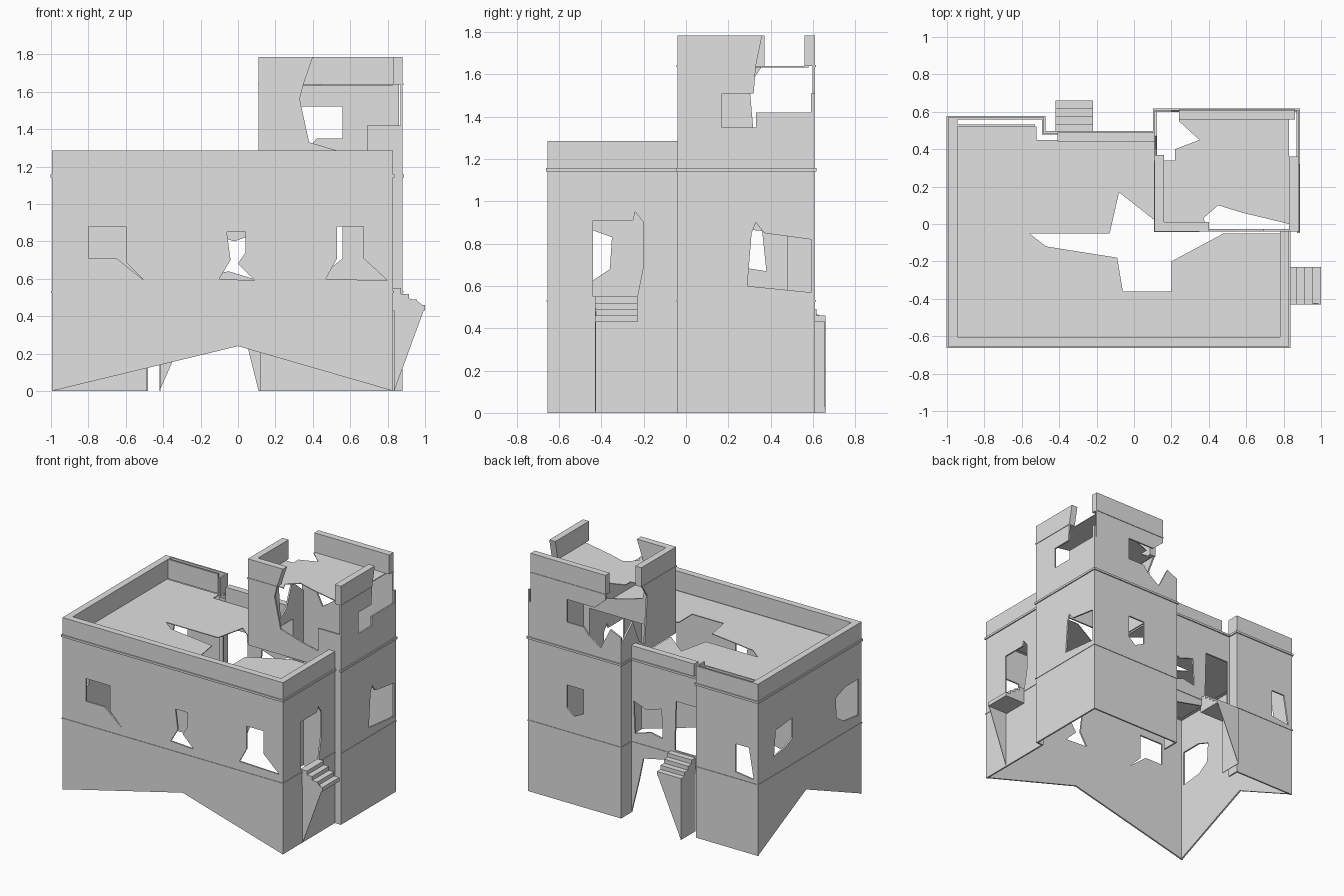
import bpy, bmesh
from mathutils import Matrix

cube = bpy.data.objects.get("Cube")
if cube:
    bpy.data.objects.remove(cube)

stone = bpy.data.materials.new("grey stone")
stone.use_nodes = True
GREY = (0.75, 0.75, 0.75, 1)
stone.diffuse_color = GREY
stone.node_tree.nodes["Principled BSDF"].inputs["Base Color"].default_value = GREY

T = 0.05   # parapet thickness
S = 0.012  # wall sheet thickness
# local (u, v, depth) to world, for each facing
FACING = {
    "front": Matrix(((1, 0, 0, 0), (0, 0, 1, 0), (0, 1, 0, 0), (0, 0, 0, 1))),
    "side": Matrix(((0, 0, 1, 0), (1, 0, 0, 0), (0, 1, 0, 0), (0, 0, 0, 1))),
    "flat": Matrix.Identity(4),
}


def finish(name, bm):
    bmesh.ops.recalc_face_normals(bm, faces=bm.faces)
    mesh = bpy.data.meshes.new(name)
    bm.to_mesh(mesh)
    bm.free()
    mesh.materials.append(stone)
    obj = bpy.data.objects.new(name, mesh)
    bpy.context.collection.objects.link(obj)
    return obj


def slab(name, facing, near, far, outline, *holes):
    """Plate with a broken outline and holes, between two depths."""
    curve = bpy.data.curves.new(name, "CURVE")
    curve.dimensions = "2D"
    curve.fill_mode = "BOTH"
    curve.extrude = (far - near) / 2
    for loop in (outline, *holes):
        spline = curve.splines.new("POLY")
        spline.points.add(len(loop) - 1)
        for point, (u, v) in zip(spline.points, loop):
            point.co = (u, v, 0, 1)
        spline.use_cyclic_u = True
    temp = bpy.data.objects.new(name + " curve", curve)
    bpy.context.collection.objects.link(temp)
    bpy.context.view_layer.update()
    mesh = bpy.data.meshes.new_from_object(
        temp.evaluated_get(bpy.context.evaluated_depsgraph_get()))
    bpy.data.objects.remove(temp)
    bm = bmesh.new()
    bm.from_mesh(mesh)
    bpy.data.meshes.remove(mesh)
    for face in bm.faces:
        face.smooth = False
    bmesh.ops.remove_doubles(bm, verts=bm.verts, dist=0.0001)
    bmesh.ops.transform(
        bm, verts=bm.verts,
        matrix=FACING[facing] @ Matrix.Translation((0, 0, (near + far) / 2)))
    return finish(name, bm)


def hull(name, points):
    bm = bmesh.new()
    for p in points:
        bm.verts.new(p)
    bmesh.ops.convex_hull(bm, input=bm.verts)
    return finish(name, bm)


def box(name, x0, x1, y0, y1, z0, z1):
    return hull(name, [(x, y, z) for x in (x0, x1) for y in (y0, y1) for z in (z0, z1)])


L, R, F, B = -0.995, 0.83, -0.655, 0.57   # main block
TL, TR, TF, TB = 0.11, 0.88, -0.04, 0.61  # tower
WING, REC = -0.48, 0.49                   # back wing edge, recessed wall
EAVE, TOP = 1.14, 1.285                   # main wall head, parapet top
HEAD, HIGH = 1.64, 1.785                  # tower wall head, parapet top

# Main block walls
slab("front_wall", "front", F, F + S,
     [(L, 0), (0, .24), (R, 0), (R, EAVE), (L, EAVE)],
     [(-.8, .71), (-.8, .88), (-.6, .88), (-.6, .69), (-.5, .59), (-.65, .71)],
     [(-.1, .6), (-.04, .7), (-.06, .85), (.04, .85), (.04, .74), (0, .68), (.09, .59)],
     [(.47, .6), (.53, .71), (.53, .88), (.67, .88), (.67, .71), (.8, .59)])
slab("left_wall", "side", L, L + S,
     [(F, 0), (0, .28), (B, 0), (B, EAVE), (F, EAVE)],
     [(.16, .73), (.16, .88), (.36, .86), (.38, .67), (.25, .69)],
     [(-.62, .6), (-.62, .87), (-.46, .87), (-.35, .83), (-.36, .68), (-.45, .62)])
slab("right_wall", "side", R - S, R,
     [(F, 0), (TF, 0), (TF, EAVE), (F, EAVE)],
     [(-.44, .55), (-.44, .91), (-.25, .91), (-.24, .95), (-.2, .9), (-.2, .7), (-.23, .55)])
slab("wing_back_wall", "front", B - S, B,
     [(L, 0), (WING, 0), (WING, EAVE), (L, EAVE)],
     [(-.96, .56), (-.92, .79), (-.81, .79), (-.81, .58)])
slab("wing_return_wall", "side", WING - S, WING,
     [(REC - S, 0), (B, 0), (B, TOP), (REC - S, TOP)])
slab("recess_wall", "front", REC - S, REC,
     [(TL, 0), (.05, .24), (.01, .43), (-.22, .48), (WING, .46), (WING, EAVE), (TL, EAVE)],
     [(.08, .6), (.09, .84), (-.02, .8), (-.14, .84), (-.15, .62), (-.05, .64)],
     [(-.46, .56), (-.46, .93), (-.26, .93), (-.25, .56)])
slab("main_roof", "flat", 1.13, 1.136,
     [(-.95, -.61), (.79, -.61), (.79, -.05), (.48, -.05), (.2, -.2), (.2, -.36),
      (-.06, -.36), (-.09, -.18), (-.47, -.12), (-.56, -.05), (-.13, -.05),
      (-.08, .17), (.11, .02), (.11, .45), (-.52, .45), (-.52, .52), (-.95, .52)])

# Main block parapets; the one on the wing is hollow
box("front_parapet", L, R, F, F + T, EAVE, TOP)
box("left_parapet", L, L + T, F + T, B, EAVE, TOP)
box("right_parapet", R - T, R, F + T, TF, EAVE, TOP)
box("recess_parapet", -.41, TL, REC - T, REC, EAVE, 1.25)
box("wing_parapet_outer", L + T, WING, B - S, B, EAVE, TOP)
box("wing_parapet_inner", L + T, WING - T, B - T, B - T + S, EAVE, TOP)

# Tower walls
slab("tower_front_wall", "front", TF, TF + S,
     [(TL, EAVE), (.82, EAVE), (.82, 0), (TR, 0), (TR, 1.42), (.69, 1.42),
      (.69, 1.25), (.55, 1.28), (.38, 1.33), (.33, 1.56), (.35, HEAD), (TL, HEAD)])
slab("tower_right_wall", "side", TR - S, TR,
     [(TF, 0), (TB, 0), (TB, 1.51), (.59, 1.51), (.59, 1.42), (.33, 1.42), (.33, 1.35),
      (.17, 1.35), (.17, 1.51), (.32, 1.51), (.33, HEAD), (TF, HEAD)],
     [(.29, .6), (.31, .85), (.33, .9), (.37, .85), (.59, .82), (.59, .57)])
slab("tower_back_wall", "front", TB - S, TB,
     [(TL, 0), (TR, 0), (TR, 1.42), (.86, 1.42), (.86, HEAD), (.24, HEAD), (.24, 1.6),
      (.33, 1.52), (.56, 1.52), (.56, 1.35), (.42, 1.35), (.38, 1.3), (.28, 1.23),
      (.2, 1.39), (TL, 1.35)],
     [(.42, .7), (.42, .88), (.56, .88), (.56, .71), (.5, .66)])
slab("tower_left_wall", "side", TL, TL + S,
     [(REC - S, 0), (TB, 0), (TB, 1.3), (.47, 1.42), (.4, 1.25), (.33, 1.2), (.3, 1.55),
      (.36, HEAD), (TF, HEAD), (TF, EAVE), (REC - S, EAVE)])
slab("tower_roof", "flat", HEAD - .006, HEAD,
     [(.13, 0), (.4, -.03), (.37, .03), (.45, .1), (.58, .06), (.83, 0), (.83, .58),
      (.24, .58), (.24, .55), (.35, .45), (.22, .4), (.22, .34), (.13, .34)])

# Tower parapets, broken at the ends
slab("tower_front_parapet", "front", TF, TF + T,
     [(TL, HEAD), (.35, HEAD), (.4, HIGH), (TL, HIGH)])
slab("tower_right_parapet", "side", TR - T, TR,
     [(TF, HEAD), (.33, HEAD), (.36, HIGH), (TF, HIGH)])
box("tower_back_parapet", .24, .86, TB - T, TB, HEAD, HIGH)
box("tower_left_parapet", TL, TL + T, TF + T, .37, HEAD, HIGH)

# Thin string courses around the walls
for label, z, E in (("lower", .53, .004), ("upper", 1.15, .008)):
    z0, z1 = z - E, z + E
    box(label + "_course_front", L - E, R + E, F - E, F + E, z0, z1)
    box(label + "_course_left", L - E, L + E, F - E, B + E, z0, z1)
    box(label + "_course_right", R - E, R + E, F - E, TF, z0, z1)
    box(label + "_course_wing", L - E, WING + E, B - E, B + E, z0, z1)
    box(label + "_course_return", WING - E, WING + E, REC, B + E, z0, z1)
    box(label + "_course_recess", WING, TL, REC - E, REC + E, z0, z1)
    box(label + "_course_tower_left", TL - E, TL + E, REC, TB + E, z0, z1)
    box(label + "_course_tower_back", TL - E, TR + E, TB - E, TB + E, z0, z1)
    box(label + "_course_tower_right", TR - E, TR + E, TF - E, TB + E, z0, z1)
E = .004
z0, z1 = HEAD - E, HEAD + E
box("top_course_back", .24, .86, TB - E, TB + E, z0, z1)
box("top_course_right", TR - E, TR + E, TF - E, .32, z0, z1)
box("top_course_front", TL - E, .35, TF - E, TF + E, z0, z1)
box("top_course_left", TL - E, TL + E, TF - E, .34, z0, z1)

# Stairs at the side and back doors, propped on broken side plates
for i in range(4):
    top = .55 - .03 * i
    reach = .0425 * (i + 1)
    box("side_step", R - S, R + reach, -.43, -.23, top - .03, top)
    box("back_step", -.42, -.22, REC - S, REC + reach, top - .03, top)
slab("side_stair_plate", "front", -.43, -.425,
     [(.835, 0), (1, .45), (.96, .48), (.835, .52)])
slab("back_stair_plate", "side", -.42, -.415,
     [(REC, 0), (.66, 0), (.66, .45), (REC, .52)])
slab("back_stair_front", "front", .655, .66,
     [(-.42, 0), (-.22, .45), (-.42, .45)])
